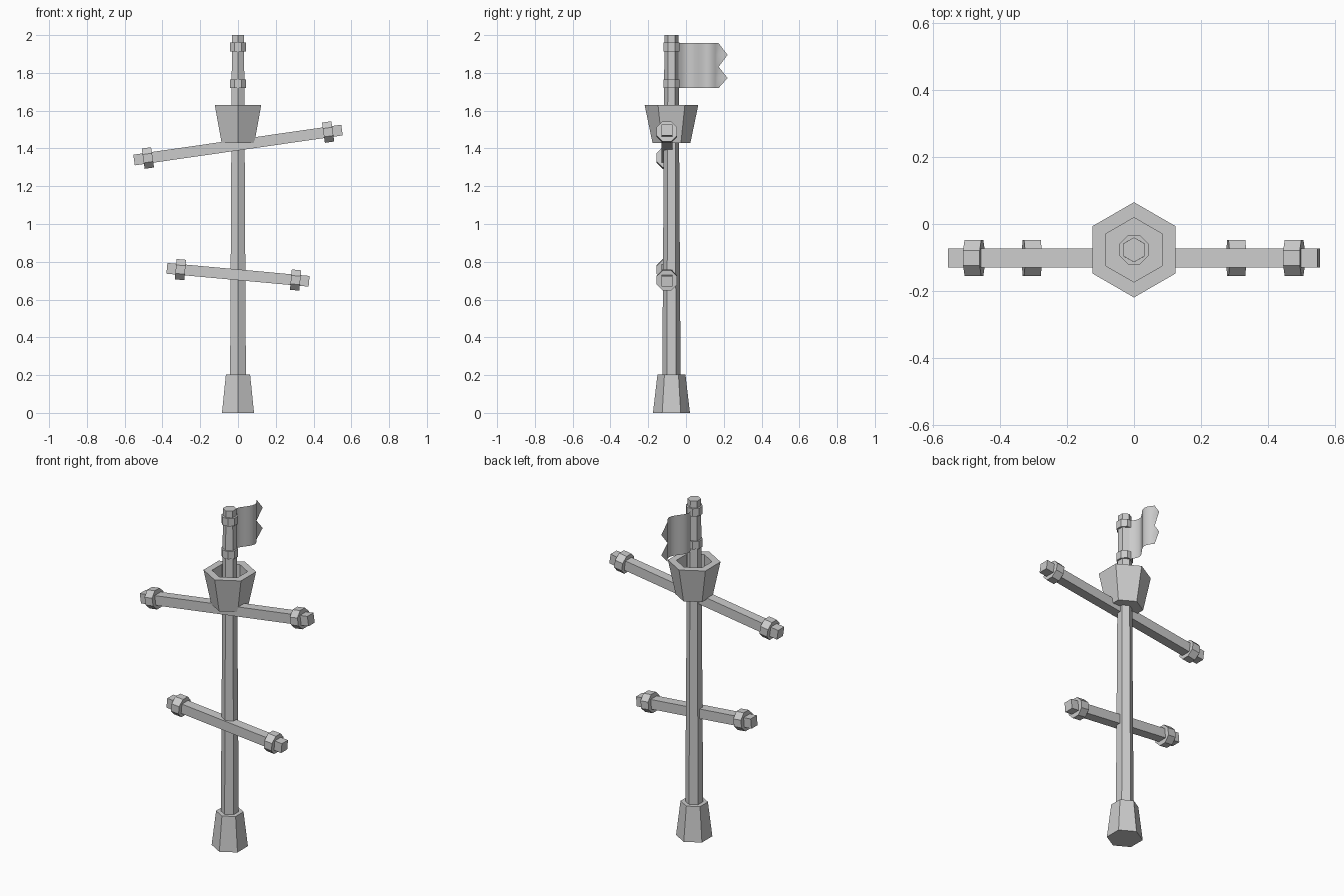
import bpy, bmesh, math
from mathutils import Matrix, Vector

if "Cube" in bpy.data.objects:
    bpy.data.objects.remove(bpy.data.objects["Cube"])

MAST_Y = -0.077
YARD_Y = -0.101


def finish(name, bm):
    me = bpy.data.meshes.new(name)
    bm.to_mesh(me)
    bm.free()
    ob = bpy.data.objects.new(name, me)
    bpy.context.collection.objects.link(ob)
    return ob


def lathe(name, sides, profile, turn, matrix):
    """Sweep (radius, height) points round z with a few flat sides, capping both ends."""
    bm = bmesh.new()
    rings = []
    for r, z in profile:
        angles = [turn + 2 * math.pi * i / sides for i in range(sides)]
        rings.append([bm.verts.new(matrix @ Vector((r * math.cos(a), r * math.sin(a), z)))
                      for a in angles])
    for a, b in zip(rings, rings[1:]):
        for i in range(sides):
            j = (i + 1) % sides
            bm.faces.new((a[i], a[j], b[j], b[i]))
    bm.faces.new(rings[0][::-1])
    bm.faces.new(rings[-1])
    return finish(name, bm)


mast = Matrix.Translation((0, MAST_Y, 0))
hexa, octa, square = math.pi / 6, math.pi / 8, math.pi / 4
oct_r = 1 / math.cos(octa)

# Mast, foot and hollow lookout basket
lathe("mast", 6, [(0.049, 0.1), (0.037, 2.0)], hexa, mast)
lathe("mast_foot", 6, [(0.098, 0), (0.074, 0.203)], hexa, mast)
lathe("lookout_basket", 6, [(0.1, 1.428), (0.142, 1.63), (0.096, 1.63), (0.096, 1.458)],
      hexa, mast)

# Collars holding the flag
for name, z in (("lower", 1.742), ("upper", 1.937)):
    lathe(name + "_mast_collar", 8,
          [(0.043 * oct_r, z - 0.023), (0.043 * oct_r, z + 0.023)], octa, mast)

# Tilted yards with a collar near each end
for name, z, half, collar, tilt in (("upper", 1.418, 0.556, 0.482, 8.2),
                                    ("lower", 0.731, 0.378, 0.306, -5.2)):
    m = (Matrix.Translation((0, YARD_Y, z)) @ Matrix.Rotation(math.radians(-tilt), 4, 'Y')
         @ Matrix.Rotation(math.pi / 2, 4, 'Y'))
    r = 0.0285 * math.sqrt(2)
    lathe(name + "_yard", 4, [(r, -half), (r, half)], square, m)
    for side, s in (("left", -1), ("right", 1)):
        c = s * collar
        lathe(f"{name}_yard_{side}_collar", 8,
              [(0.054 * oct_r, c - 0.025), (0.054 * oct_r, c + 0.025)], octa, m)

# Waving flag: a thin sheet with two points on its free edge
bm = bmesh.new()
levels = [1.72, 1.773, 1.832, 1.895, 1.957]
y0, y1, steps = -0.042, 0.173, 12
cols = []
for i in range(steps + 1):
    t = i / steps
    x = -0.027 * math.sin(2 * math.pi * t)
    cols.append([bm.verts.new((x, y0 + (y1 - y0) * t, z)) for z in levels])
for a, b in zip(cols, cols[1:]):
    for k in range(4):
        bm.faces.new((a[k], b[k], b[k + 1], a[k + 1]))
end = cols[-1]
for k in (1, 3):
    tip = bm.verts.new((0.008, 0.22, levels[k]))
    bm.faces.new((end[k - 1], tip, end[k]))
    bm.faces.new((end[k], tip, end[k + 1]))
for f in bm.faces:
    f.smooth = True
finish("flag", bm)
